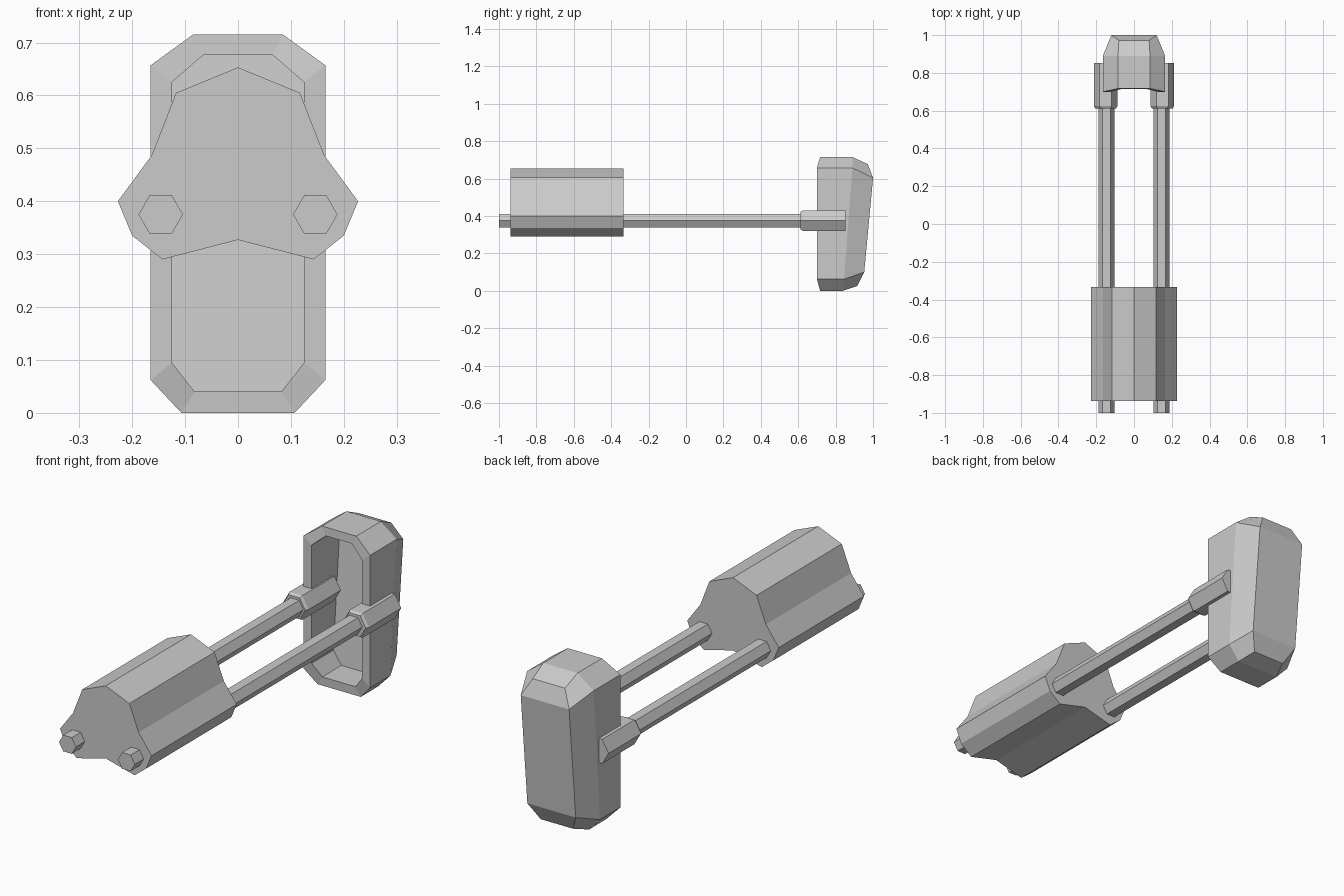
import bpy
import math

if "Cube" in bpy.data.objects:
    bpy.data.objects.remove(bpy.data.objects["Cube"])


def make_object(name, verts, faces):
    mesh = bpy.data.meshes.new(name)
    mesh.from_pydata(verts, [], faces)
    mesh.update()
    obj = bpy.data.objects.new(name, mesh)
    bpy.context.collection.objects.link(obj)
    return obj


def loft(name, rings, cap_start=True, cap_end=True):
    """Join rings of points (counter-clockwise seen from the front), front to back."""
    n = len(rings[0])
    verts = [p for ring in rings for p in ring]
    faces = []
    for r in range(len(rings) - 1):
        a, b = r * n, (r + 1) * n
        for i in range(n):
            j = (i + 1) % n
            faces.append((a + i, b + i, b + j, a + j))
    if cap_start:
        faces.append(tuple(range(n)))
    if cap_end:
        faces.append(tuple(reversed(range(len(verts) - n, len(verts)))))
    return make_object(name, verts, faces), faces


def hexagon(cx, cz, radius, y):
    return [(cx + radius * math.cos(i * math.pi / 3), y,
             cz + radius * math.sin(i * math.pi / 3)) for i in range(6)]


def octagon(levels):
    """Mirrored ring from four (x, y, z) points running bottom to top."""
    return list(levels) + [(-x, y, z) for x, y, z in reversed(levels)]


# Receiver end cap: one mirrored profile extruded along y
half = [(0.143, 0.29), (0.2, 0.335), (0.227, 0.40),
        (0.163, 0.487), (0.117, 0.605)]
profile = ([(0, 0.327)] + half + [(0, 0.653)]
           + [(-x, z) for x, z in reversed(half)])
loft("end_cap", [[(x, y, z) for x, z in profile] for y in (-0.937, -0.333)])

# Twin hexagonal rods and their sleeves
for side, s in (("left", -1), ("right", 1)):
    loft("rod_" + side, [hexagon(s * 0.146, 0.375, 0.042, y) for y in (-1, 0.64)])
    loft("sleeve_" + side, [hexagon(s * 0.150, 0.375, r, y)
                            for r, y in ((0.055, 0.612), (0.063, 0.625), (0.063, 0.853))])

# Hollow shoulder pad: cavity floor, cavity mouth, front rim, widest ring, back ring
rings = [
    octagon([(0.082, 0.85, 0.04), (0.125, 0.855, 0.095),
             (0.125, 0.90, 0.625), (0.065, 0.905, 0.677)]),
    octagon([(0.082, 0.715, 0.04), (0.125, 0.70, 0.095),
             (0.125, 0.70, 0.625), (0.065, 0.715, 0.677)]),
    octagon([(0.107, 0.717, 0.0), (0.165, 0.70, 0.062),
             (0.165, 0.70, 0.657), (0.085, 0.717, 0.715)]),
    octagon([(0.107, 0.84, 0.0), (0.165, 0.845, 0.062),
             (0.165, 0.89, 0.657), (0.085, 0.89, 0.715)]),
    octagon([(0.08, 0.915, 0.025), (0.12, 0.953, 0.10),
             (0.12, 1.0, 0.603), (0.08, 0.972, 0.677)]),
]
pad, pad_faces = loft("shoulder_pad", rings, True, False)
# Back of the pad: lower bevel, main face and upper bevel
b = 8 * (len(rings) - 1)
pad_faces += [(b + 7 - i, b + 6 - i, b + i + 1, b + i) for i in range(3)]
verts = [p for ring in rings for p in ring]
pad.data.clear_geometry()
pad.data.from_pydata(verts, [], pad_faces)
pad.data.update()
